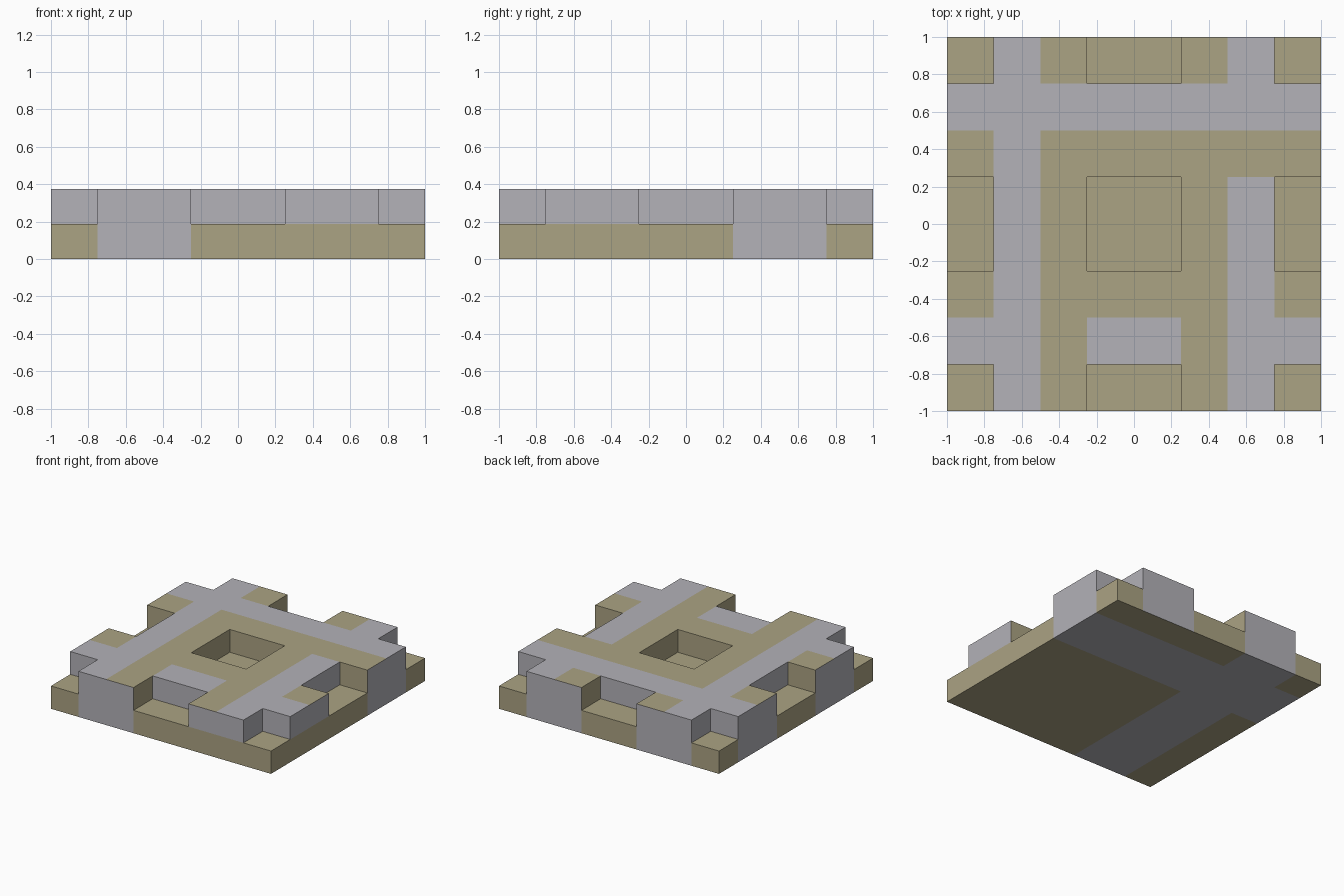
import bpy
import bmesh
from mathutils import Vector

cube = bpy.data.objects.get("Cube")
if cube:
    bpy.data.objects.remove(cube, do_unlink=True)

SLAB_TOP, TOP = 0.1875, 0.375
TAN, GREY = 0, 1


def make_material(name, rgb):
    mat = bpy.data.materials.new(name)
    mat.use_nodes = True
    mat.diffuse_color = (*rgb, 1)
    mat.node_tree.nodes["Principled BSDF"].inputs["Base Color"].default_value = (*rgb, 1)
    return mat


MATERIALS = [make_material("sand_tan", (0.407, 0.366, 0.227)),
             make_material("stone_grey", (0.451, 0.445, 0.479))]


def in_bar(t):
    """True across the width of either bar of a pair."""
    return 0.25 < abs(t) < 0.75


def extruded_cells(name, keep, z0, z1, colour):
    """Extrude the kept cells of an 8 x 8 grid from z0 to z1, coloured by a face rule."""
    bm = bmesh.new()
    bmesh.ops.create_grid(bm, x_segments=8, y_segments=8, size=1)
    drop = [f for f in bm.faces if not keep(*f.calc_center_median().xy)]
    bmesh.ops.delete(bm, geom=drop, context='FACES')
    bmesh.ops.translate(bm, verts=bm.verts[:], vec=Vector((0, 0, z0)))
    new = bmesh.ops.extrude_face_region(bm, geom=bm.faces[:])["geom"]
    bmesh.ops.translate(bm, verts=[v for v in new if isinstance(v, bmesh.types.BMVert)],
                        vec=Vector((0, 0, z1 - z0)))
    bmesh.ops.recalc_face_normals(bm, faces=bm.faces[:])
    for f in bm.faces:
        f.material_index = colour(f.calc_center_median(), f.normal)
    mesh = bpy.data.meshes.new(name)
    bm.to_mesh(mesh)
    bm.free()
    for mat in MATERIALS:
        mesh.materials.append(mat)
    obj = bpy.data.objects.new(name, mesh)
    bpy.context.collection.objects.link(obj)
    return obj


# Base: tan slab with the grey feet of the bars showing at its sides and underside
def slab_colour(c, n):
    if n.z > 0.5:
        return TAN
    if n.z < -0.5:
        grey = 0.25 < c.y < 0.75 or -0.75 < c.x < -0.25
    elif abs(n.y) > 0.5:
        grey = in_bar(c.x) and (n.y > 0 or c.x < 0)
    else:
        grey = in_bar(c.y) and (n.x < 0 or c.y > 0)
    return GREY if grey else TAN


# Lattice: bars are tan on the inner half and inner side, grey on the outer
def lattice_colour(c, n):
    if abs(n.z) < 0.5:
        depth = abs(c.x) if abs(n.x) > 0.5 else abs(c.y)
        return TAN if depth < 0.3 else GREY
    ax, ay = abs(c.x), abs(c.y)
    inner_x, inner_y = 0.25 < ax < 0.5, 0.25 < ay < 0.5
    outer_x, outer_y = 0.5 < ax < 0.75, 0.5 < ay < 0.75
    if inner_x and outer_y:          # crossings of an inner and an outer half
        return TAN if c.y < 0 else GREY
    if outer_x and inner_y:
        return TAN if c.x > 0 and c.y > 0 else GREY
    return TAN if inner_x or inner_y else GREY


extruded_cells("base_slab", lambda x, y: True, 0, SLAB_TOP, slab_colour)
extruded_cells("crossed_bars", lambda x, y: in_bar(x) or in_bar(y),
               SLAB_TOP, TOP, lattice_colour)
